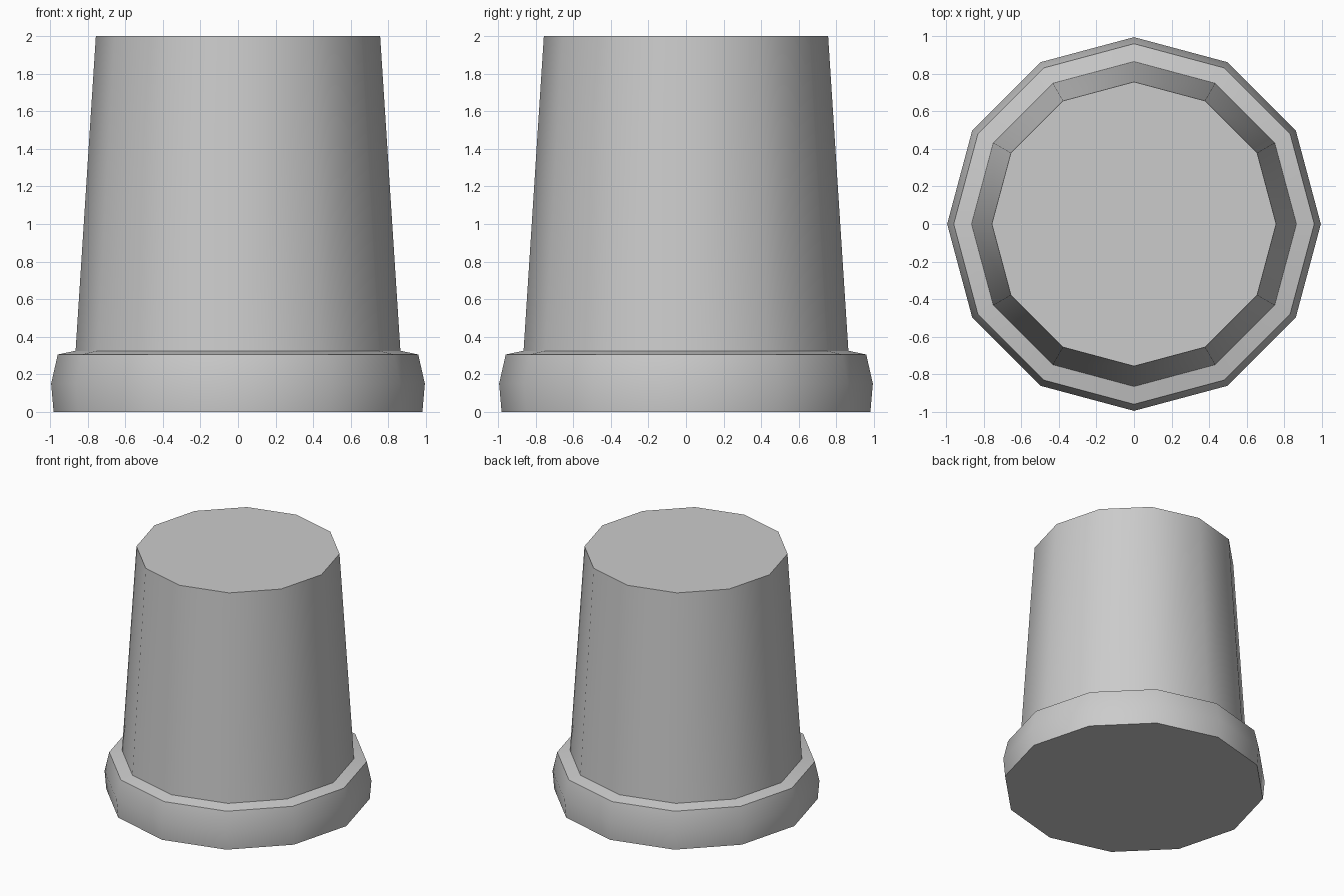
import bpy
import bmesh
from math import cos, sin, pi, radians

cube = bpy.data.objects.get("Cube")
if cube:
    bpy.data.objects.remove(cube, do_unlink=True)

SIDES = 12

# Single light grey material
grey = bpy.data.materials.new("light_grey")
grey.use_nodes = True
colour = (0.6, 0.6, 0.6, 1)
grey.diffuse_color = colour
grey.node_tree.nodes["Principled BSDF"].inputs["Base Color"].default_value = colour


def turned(name, profile):
    """Closed solid made by stacking twelve-sided rings (radius, height)."""
    bm = bmesh.new()
    rings = [[bm.verts.new((r * cos(2 * pi * i / SIDES), r * sin(2 * pi * i / SIDES), z))
              for i in range(SIDES)] for r, z in profile]
    for low, high in zip(rings, rings[1:]):
        for i in range(SIDES):
            j = (i + 1) % SIDES
            bm.faces.new((low[i], low[j], high[j], high[i]))
    bm.faces.new(rings[0][::-1])
    bm.faces.new(rings[-1])
    mesh = bpy.data.meshes.new(name)
    bm.to_mesh(mesh)
    bm.free()
    mesh.materials.append(grey)
    obj = bpy.data.objects.new(name, mesh)
    bpy.context.collection.objects.link(obj)
    bpy.ops.object.select_all(action='DESELECT')
    obj.select_set(True)
    bpy.context.view_layer.objects.active = obj
    bpy.ops.object.shade_smooth_by_angle(angle=radians(40))
    return obj


# Bulging rim, sloped ledge and tapered body in one continuous shell
turned("tapered_cup", [(0.982, 0), (0.995, 0.15), (0.96, 0.305),
                       (0.865, 0.325), (0.757, 2)])
